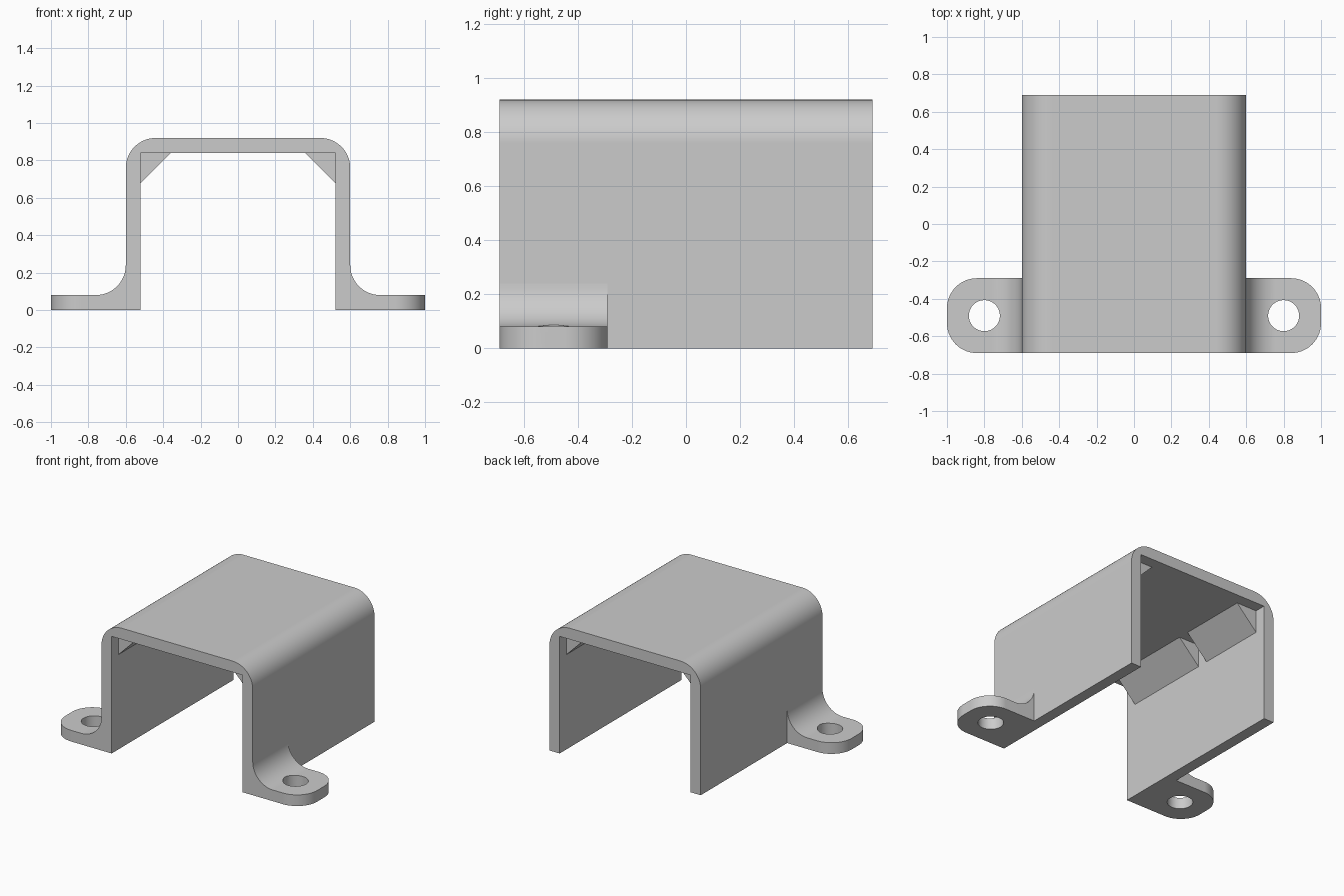
import bpy
import bmesh
from math import radians, sin, cos, pi
from mathutils import Vector

cube = bpy.data.objects.get("Cube")
if cube:
    bpy.data.objects.remove(cube, do_unlink=True)

grey = bpy.data.materials.new("light_grey")
grey.use_nodes = True
grey.diffuse_color = (0.6, 0.6, 0.6, 1)
grey.node_tree.nodes["Principled BSDF"].inputs["Base Color"].default_value = (0.6, 0.6, 0.6, 1)

WALL, RADIUS = 0.08, 0.16
HALF_W, HALF_L, HEIGHT = 0.6, 0.69, 0.92
FOOT_BACK = -0.29
FOOT_MID = (FOOT_BACK - HALF_L) / 2


def arc(cx, cy, r, start, end, steps=14):
    """Points on an arc, angles in degrees."""
    angles = [radians(start + (end - start) * i / steps) for i in range(steps + 1)]
    return [(cx + r * cos(a), cy + r * sin(a)) for a in angles]


def prism(name, points, low, high, axis="Y"):
    """Extrude an outline in XZ along Y, or an outline in XY along Z."""
    bm = bmesh.new()
    if axis == "Y":
        verts = [bm.verts.new((a, low, b)) for a, b in points]
        push = Vector((0, high - low, 0))
    else:
        verts = [bm.verts.new((a, b, low)) for a, b in points]
        push = Vector((0, 0, high - low))
    face = bm.faces.new(verts)
    grown = bmesh.ops.extrude_face_region(bm, geom=[face], use_keep_orig=True)
    moved = [g for g in grown["geom"] if isinstance(g, bmesh.types.BMVert)]
    bmesh.ops.translate(bm, verts=moved, vec=push)
    bmesh.ops.recalc_face_normals(bm, faces=bm.faces)
    mesh = bpy.data.meshes.new(name)
    bm.to_mesh(mesh)
    bm.free()
    mesh.materials.append(grey)
    obj = bpy.data.objects.new(name, mesh)
    bpy.context.collection.objects.link(obj)
    return obj


def activate(obj):
    bpy.ops.object.select_all(action="DESELECT")
    obj.select_set(True)
    bpy.context.view_layer.objects.active = obj


def cut(obj, cutter, operation):
    activate(obj)
    mod = obj.modifiers.new("cut", "BOOLEAN")
    mod.operation, mod.solver, mod.object = operation, "EXACT", cutter
    bpy.ops.object.modifier_apply(modifier=mod.name)
    bpy.data.objects.remove(cutter, do_unlink=True)


def mirror(obj):
    activate(obj)
    mod = obj.modifiers.new("mirror", "MIRROR")
    mod.use_mirror_merge = False
    bpy.ops.object.modifier_apply(modifier=mod.name)


def smooth(obj):
    activate(obj)
    bpy.ops.object.shade_smooth_by_angle(angle=radians(30))
    mod = obj.modifiers.new("flat_faces", "WEIGHTED_NORMAL")
    mod.keep_sharp = True


# Arched cover: rounded outside, square inside
inner = HALF_W - WALL
outline = [(inner, 0), (HALF_W, 0)]
outline += arc(HALF_W - RADIUS, HEIGHT - RADIUS, RADIUS, 0, 90)
outline += arc(RADIUS - HALF_W, HEIGHT - RADIUS, RADIUS, 90, 180)
outline += [(-HALF_W, 0), (-inner, 0), (-inner, HEIGHT - WALL), (inner, HEIGHT - WALL)]
smooth(prism("arched_cover", outline, -HALF_L, HALF_L))

# Mounting feet: filleted to the wall, rounded ends, screw holes
side = [(HALF_W, 0), (1, 0), (1, WALL)]
side += arc(HALF_W + RADIUS, WALL + RADIUS, RADIUS, 270, 180)
feet = prism("mounting_feet", side, -0.8, -0.2)
plan = [(0.5, FOOT_BACK), (0.5, -HALF_L)]
plan += arc(1 - RADIUS, -HALF_L + RADIUS, RADIUS, -90, 0)
plan += arc(1 - RADIUS, FOOT_BACK - RADIUS, RADIUS, 0, 90)
cut(feet, prism("foot_plan", plan, -0.1, 0.5, "Z"), "INTERSECT")
hole = arc(0.8, FOOT_MID, 0.083, 0, 360, 40)[:-1]
cut(feet, prism("screw_hole", hole, -0.1, 0.5, "Z"), "DIFFERENCE")
mirror(feet)
smooth(feet)

# Corner braces under the roof, two on each side
top = HEIGHT - WALL
wedge = [(inner, top), (inner - RADIUS, top), (inner, top - RADIUS)]
for name, low, high in (("front_braces", -0.61, 0.03), ("rear_braces", 0.11, 0.61)):
    mirror(prism(name, wedge, low, high))
